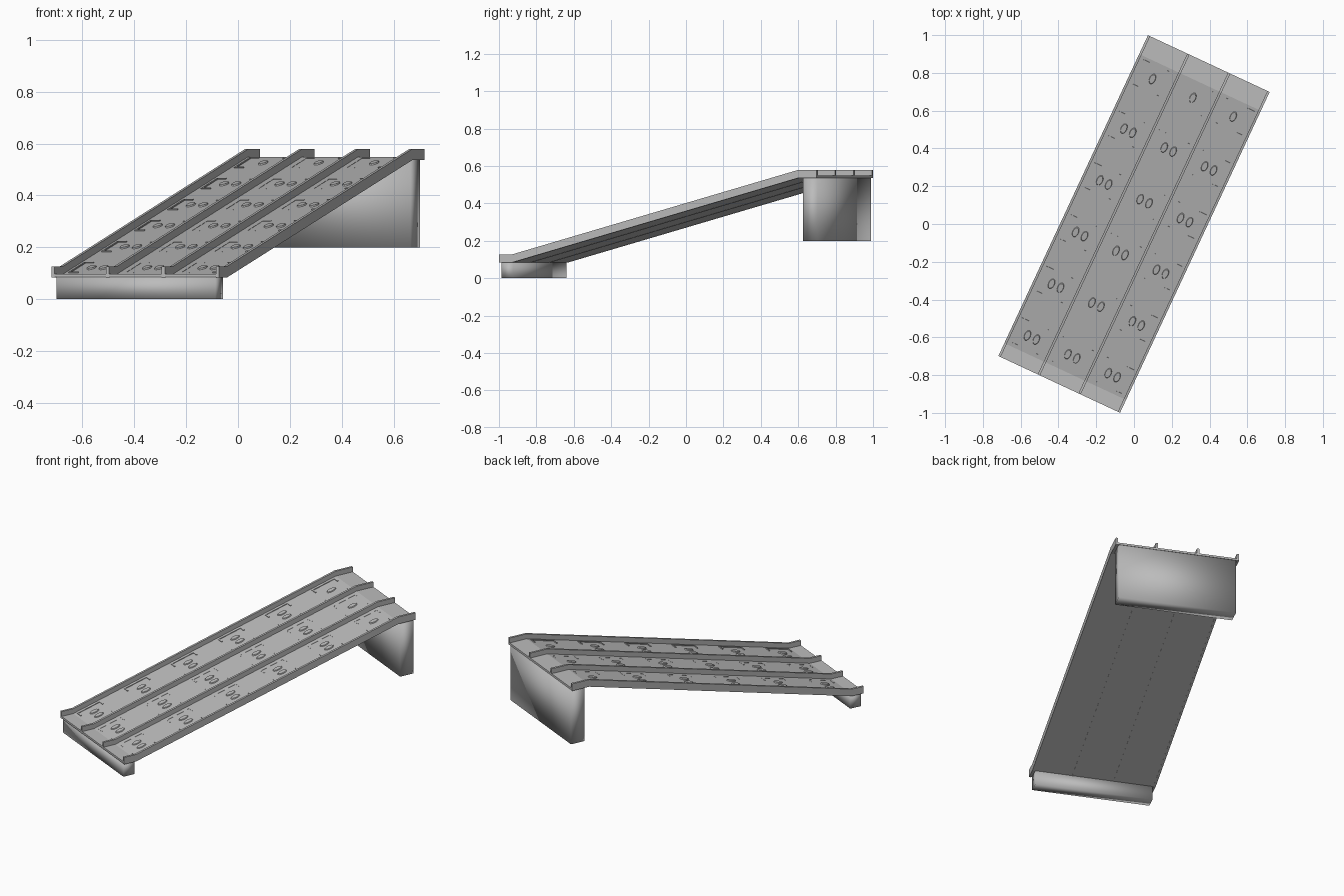
import bpy, bmesh, math
from mathutils import Matrix, Vector

cube = bpy.data.objects.get("Cube")
if cube:
    bpy.data.objects.remove(cube, do_unlink=True)

YAW = math.radians(-25)
END, LOW, HIGH = 0.937, -0.862, 0.827      # ramp ends and bends along its length
RISE = 0.452
SLOPE = math.atan2(RISE, HIGH - LOW)
LANE = 0.236                               # spacing of lane centres

grey = bpy.data.materials.new("plain_grey")
grey.use_nodes = True
grey.diffuse_color = (0.5, 0.5, 0.5, 1)
bsdf = grey.node_tree.nodes["Principled BSDF"]
bsdf.inputs["Base Color"].default_value = (0.5, 0.5, 0.5, 1)
bsdf.inputs["Roughness"].default_value = 0.7


def finish(name, bm, smooth=False):
    bmesh.ops.recalc_face_normals(bm, faces=bm.faces)
    for f in bm.faces:
        f.smooth = smooth
    me = bpy.data.meshes.new(name)
    bm.to_mesh(me)
    bm.free()
    me.materials.append(grey)
    ob = bpy.data.objects.new(name, me)
    ob.rotation_euler.z = YAW
    bpy.context.collection.objects.link(ob)
    return ob


def strip(name, x0, x1, bottom, top):
    """Side profile following the ramp, extruded across its width."""
    path = [(-END, 0), (LOW, 0), (HIGH, RISE), (END, RISE)]
    outline = [(y, z + bottom) for y, z in path]
    outline += [(y, z + top) for y, z in reversed(path)]
    bm = bmesh.new()
    face = bm.faces.new([bm.verts.new((x0, y, z)) for y, z in outline])
    ext = bmesh.ops.extrude_face_region(bm, geom=[face])
    moved = [g for g in ext["geom"] if isinstance(g, bmesh.types.BMVert)]
    bmesh.ops.translate(bm, verts=moved, vec=(x1 - x0, 0, 0))
    return finish(name, bm)


def add_box(bm, centre, size, frame=Matrix()):
    m = frame @ Matrix.Translation(centre) @ Matrix.Diagonal((*size, 1))
    bmesh.ops.create_cube(bm, size=1, matrix=m)


def block(name, y0, y1, z0, z1):
    bm = bmesh.new()
    add_box(bm, (0, (y0 + y1) / 2, (z0 + z1) / 2), (0.676, y1 - y0, z1 - z0))
    return finish(name, bm, smooth=True)


# Deck and the four rails that form three lanes
strip("deck", -0.354, 0.354, 0.085, 0.097)
for name, x in (("left_rail", 0.349), ("inner_left_rail", 0.119),
                ("inner_right_rail", -0.119), ("right_rail", -0.349)):
    strip(name, x - 0.0065, x + 0.0065, 0.084, 0.127)

# Supports at both ends
block("low_support", -0.932, LOW, 0, 0.086)
block("high_support", 0.848, 0.935, 0.2, 0.538)

# Raised lane markers: blank pads framed by brackets
pads, brackets = bmesh.new(), bmesh.new()
for row in range(6):
    y = 0.737 - 0.302 * row
    z = 0.097 + (y - LOW) * math.tan(SLOPE)
    for lane in (-1, 0, 1):
        frame = (Matrix.Translation((lane * LANE, y, z))
                 @ Matrix.Rotation(SLOPE, 4, "X"))
        # One pad in the top row, a pair in the others
        for px in ((0,) if row == 0 else (-0.026, 0.026)):
            m = (frame @ Matrix.Translation((px, 0, 0.002))
                 @ Matrix.Diagonal((0.017, 0.03, 1, 1)))
            bmesh.ops.create_cone(pads, cap_ends=True, segments=12, radius1=1,
                                  radius2=0.85, depth=0.006, matrix=m)
        # Outer brackets stand proud, those beside the inner rails lie nearly flush
        for side in (-1, 1):
            h = 0.008 if side == lane else 0.002
            add_box(brackets, (side * 0.087, 0, 0), (0.007, 0.153, h), frame)
            for end in (-1, 1):
                add_box(brackets, (side * 0.07, end * 0.073, 0),
                        (0.04, 0.007, h), frame)
finish("marker_pads", pads)
finish("marker_brackets", brackets)
